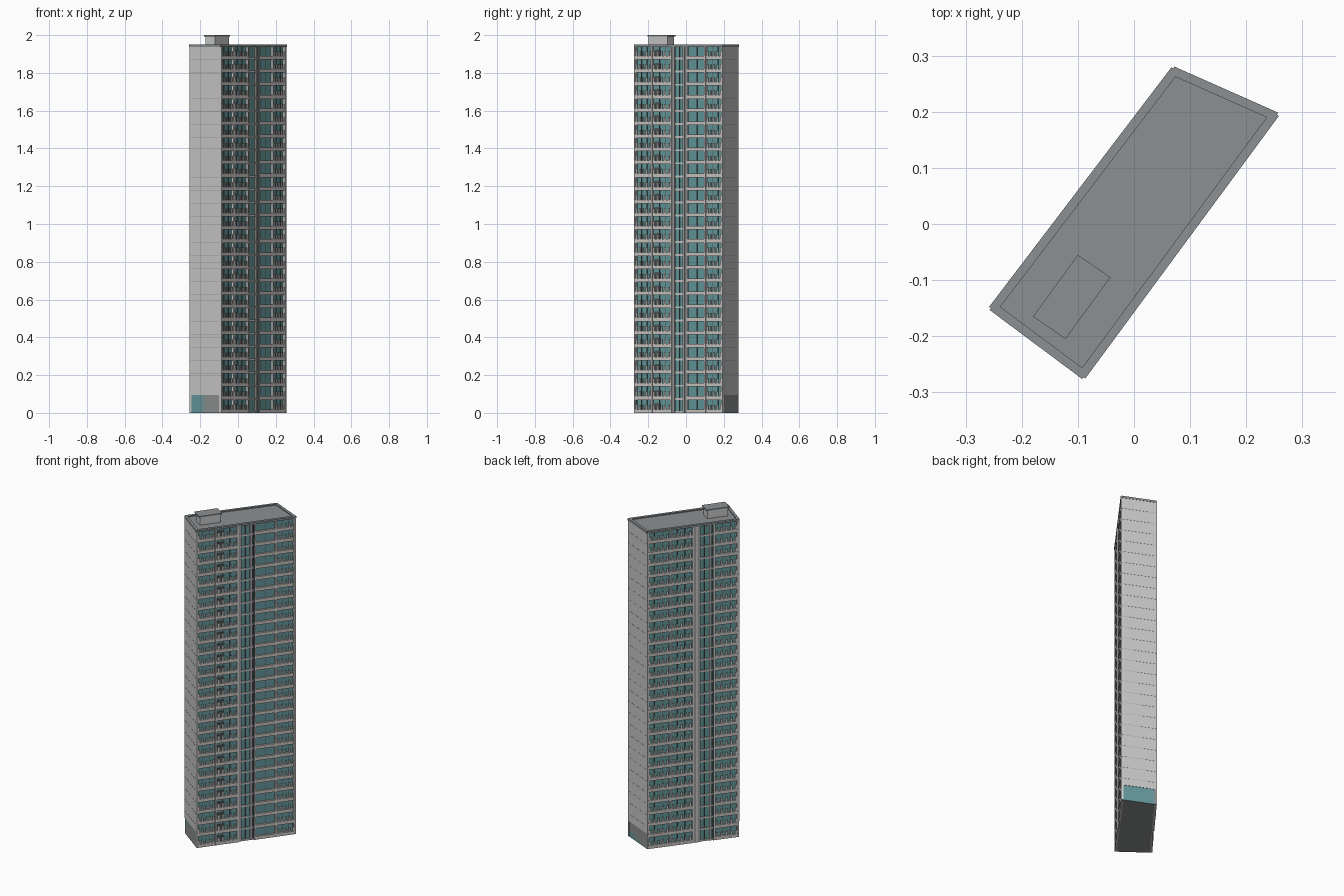
import bpy
import bmesh
from mathutils import Vector

cube = bpy.data.objects.get("Cube")
if cube:
    bpy.data.objects.remove(cube)


def material(name, r, g, b):
    m = bpy.data.materials.new(name)
    m.use_nodes = True
    m.diffuse_color = (r, g, b, 1)
    bsdf = m.node_tree.nodes["Principled BSDF"]
    bsdf.inputs["Base Color"].default_value = (r, g, b, 1)
    return m


WALL = material("pale concrete", 0.58, 0.59, 0.58)
TRIM = material("warm white trim", 0.60, 0.57, 0.55)
BASE = material("grey plinth", 0.27, 0.28, 0.28)
ROOF = material("roof grey", 0.26, 0.28, 0.29)
GLASS = material("teal glass", 0.13, 0.32, 0.34)
FRAME = material("dark frame", 0.08, 0.10, 0.10)
PANEL = material("mid grey panel", 0.36, 0.35, 0.35)

# Footprint corners, counter-clockwise
A, B = Vector((-0.255, -0.15)), Vector((-0.09, -0.273))
C, D = Vector((0.255, 0.195)), Vector((0.07, 0.277))
TOP = 1.95
FLOORS = 28
STEP = 1.94 / FLOORS
PLINTH = 0.095


class Part:
    """Collects boxes and prisms into one object of one colour."""

    def __init__(self, name, mat):
        self.name, self.mat, self.bm = name, mat, bmesh.new()

    def prism(self, outline, z0, z1):
        low = [self.bm.verts.new((p.x, p.y, z0)) for p in outline]
        high = [self.bm.verts.new((p.x, p.y, z1)) for p in outline]
        self.bm.faces.new(low[::-1])
        self.bm.faces.new(high)
        n = len(outline)
        for i in range(n):
            j = (i + 1) % n
            self.bm.faces.new((low[i], low[j], high[j], high[i]))

    def on_edge(self, edge, u0, u1, z0, z1, d0, d1):
        """Box along a footprint edge: u is a fraction, d is outward."""
        p, q = edge
        t = q - p
        n = Vector((t.y, -t.x)).normalized()
        s, e = p + t * u0, p + t * u1
        self.prism([s + n * d1, e + n * d1, e + n * d0, s + n * d0], z0, z1)

    def finish(self):
        me = bpy.data.meshes.new(self.name)
        self.bm.to_mesh(me)
        self.bm.free()
        me.materials.append(self.mat)
        ob = bpy.data.objects.new(self.name, me)
        bpy.context.collection.objects.link(ob)
        return ob


# Glazed tower body, set back behind both long facades
body = Part("tower_body", GLASS)
inset = 0.05
body.prism([A.lerp(B, inset), B.lerp(A, inset), C.lerp(D, inset), D.lerp(C, inset)],
           0, TOP - 0.006)
tower = body.finish()
for m in (ROOF, BASE):
    tower.data.materials.append(m)
for f in tower.data.polygons:
    if abs(f.normal.z) > 0.5:
        f.material_index = 1 if f.normal.z > 0 else 2

# Blank end walls with a plinth, joint lines and coping
end_walls, plinths = Part("end_walls", WALL), Part("end_plinths", BASE)
joints, coping = Part("wall_joints", PANEL), Part("roof_coping", ROOF)
for edge in ((A, B), (C, D)):
    end_walls.on_edge(edge, 0, 1, PLINTH, TOP - 0.01, -0.012, 0.002)
    plinths.on_edge(edge, 0.01, 0.99, 0, PLINTH, -0.012, 0)
    for i in range(2, FLOORS):
        joints.on_edge(edge, 0.02, 0.98, i * STEP, i * STEP + 0.002, 0, 0.0025)
for edge in ((A, B), (B, C), (C, D), (D, A)):
    coping.on_edge(edge, 0, 1, TOP - 0.012, TOP, -0.012, 0.004)

# Long facades: piers, slabs, railing posts, frames and panels
piers, slabs = Part("facade_piers", WALL), Part("floor_slabs", TRIM)
posts, frames = Part("railing_posts", TRIM), Part("window_frames", FRAME)
panels = Part("facade_panels", PANEL)
FRONT = [(0, 0.195, "balcony"), (0.195, 0.415, "mixed"), (0.415, 0.59, "stair"),
         (0.59, 0.80, "window"), (0.80, 1, "balcony")]
BACK = [(0, 0.25, "balcony"), (0.25, 0.5, "balcony"), (0.5, 0.54, "blank"),
        (0.54, 0.73, "stair"), (0.73, 1, "balcony")]


def bay(edge, u0, u1, kind):
    w = u1 - u0

    def at(f):
        return u0 + w * f

    if kind == "blank":
        panels.on_edge(edge, u0, u1, 0, TOP - 0.012, -0.012, -0.003)
        return
    if kind == "stair":
        # Vertical strips run the full height
        for f, g in ((0.05, 0.22), (0.72, 0.86)):
            panels.on_edge(edge, at(f), at(g), 0, TOP - 0.012, -0.012, -0.002)
        frames.on_edge(edge, at(0.93), at(0.98), 0, TOP - 0.012, -0.012, 0.003)
    for i in range(FLOORS):
        z = i * STEP
        if kind == "stair":
            slabs.on_edge(edge, u0, u1, z, z + 0.01, -0.012, -0.004)
            frames.on_edge(edge, at(0.46), at(0.49), z + 0.01, z + STEP, -0.012, -0.007)
            continue
        slabs.on_edge(edge, u0, u1, z, z + 0.019, -0.012, 0.002)
        splits = (0.5,) if kind == "window" else (0.33, 0.66)
        for f in splits:
            frames.on_edge(edge, at(f), at(f + 0.03), z + 0.019, z + STEP, -0.012, -0.007)
        if kind == "mixed":
            frames.on_edge(edge, at(0.1), at(0.4), z + 0.019, z + STEP * 0.75, -0.012, -0.006)
        if kind != "window":
            for k in range(5):
                f = 0.08 + 0.19 * k
                posts.on_edge(edge, at(f), at(f + 0.08), z + 0.019, z + 0.043, -0.003, 0.001)


for edge, bays in (((B, C), FRONT), ((D, A), BACK)):
    for u0, u1, kind in bays:
        bay(edge, u0, u1, kind)
        piers.on_edge(edge, max(u0 - 0.008, 0), u0 + 0.01, 0, TOP - 0.012, -0.012, 0.003)
    piers.on_edge(edge, 0.988, 1, 0, TOP - 0.012, -0.012, 0.003)

# Rooftop plant room with an overhanging cap
room_outline = [Vector(p) for p in
                ((-0.18, -0.165), (-0.122, -0.205), (-0.042, -0.095), (-0.1, -0.055))]
centre = sum(room_outline, Vector((0, 0))) / 4
room, cap = Part("plant_room", WALL), Part("plant_room_cap", ROOF)
room.prism([centre.lerp(p, 0.9) for p in room_outline], TOP - 0.008, 1.993)
cap.prism(room_outline, 1.993, 2)

for part in (end_walls, plinths, joints, coping, piers, slabs, posts, frames, panels, room, cap):
    part.finish()
